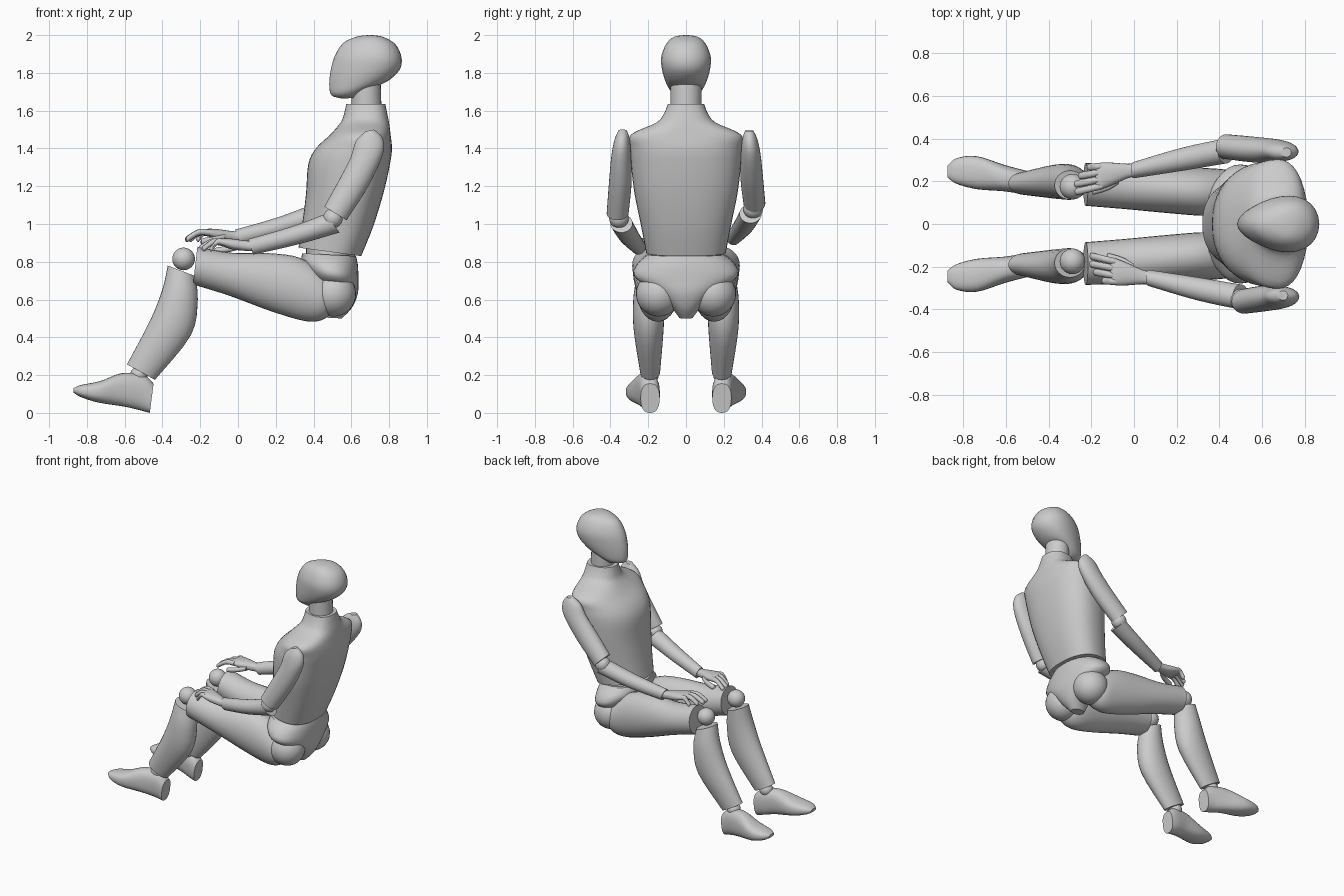
import bpy, bmesh, math
from mathutils import Vector


def finish(name, bm, angle=40):
    bmesh.ops.recalc_face_normals(bm, faces=bm.faces)
    me = bpy.data.meshes.new(name)
    bm.to_mesh(me)
    bm.free()
    ob = bpy.data.objects.new(name, me)
    bpy.context.collection.objects.link(ob)
    bpy.ops.object.select_all(action='DESELECT')
    ob.select_set(True)
    bpy.context.view_layer.objects.active = ob
    bpy.ops.object.shade_smooth_by_angle(angle=math.radians(angle))
    return ob


def spline(rows, steps):
    """Catmull-Rom through section rows."""
    out = []
    for i in range(len(rows) - 1):
        quad = [rows[max(i - 1, 0)], rows[i], rows[i + 1], rows[min(i + 2, len(rows) - 1)]]
        for k in range(steps):
            t = k / steps
            out.append([b + .5 * t * (c - a + t * (2*a - 5*b + 4*c - d + t * (3*(b - c) + d - a)))
                        for a, b, c, d in zip(*quad)])
    return out + [rows[-1]]


def loft(name, rows, side=1, n=28, power=2.0, egg=0.0, steps=4):
    """Rows: front x, front z, back x, back z, centre y, half width y."""
    bm = bmesh.new()
    rings = []
    for xf, zf, xb, zb, yc, hw in spline(rows, steps):
        ring = []
        for k in range(n):
            t = 2 * math.pi * k / n
            c, s = [math.copysign(abs(f) ** (2 / power), f) for f in (math.cos(t), math.sin(t))]
            y = yc + hw * c * (1 - egg * s)
            ring.append(bm.verts.new(((xf + xb) / 2 + (xf - xb) / 2 * s, side * y,
                                      (zf + zb) / 2 + (zf - zb) / 2 * s)))
        rings.append(ring)
    for a, b in zip(rings, rings[1:]):
        for k in range(n):
            bm.faces.new((a[k], a[(k + 1) % n], b[(k + 1) % n], b[k]))
    bm.faces.new(rings[0])
    bm.faces.new(rings[-1])
    return finish(name, bm)


def ball(name, loc, r):
    bm = bmesh.new()
    bmesh.ops.create_uvsphere(bm, u_segments=28, v_segments=16, radius=r)
    bmesh.ops.translate(bm, verts=bm.verts, vec=Vector(loc))
    return finish(name, bm)


def turn(rows, px, pz, deg):
    """Swing section points about a pivot in the side plane."""
    c, s = math.cos(math.radians(deg)), math.sin(math.radians(deg))

    def r(x, z):
        x, z = x - px, z - pz
        return px + c * x + s * z, pz - s * x + c * z
    return [(*r(a, b), *r(d, e), y, w) for a, b, d, e, y, w in rows]


def shift(rows, dx, dz):
    return [(a + dx, b + dz, c + dx, d + dz, y, w) for a, b, c, d, y, w in rows]


def finger(pts, r):
    """Section rows for a finger path, closing to a rounded tip."""
    rows = [(x, z + r, x, z - r, y, r) for x, y, z in pts]
    x, y, z = pts[-1]
    return rows + [(x - r * .6, z + r * .4, x - r * .6, z - r * .7, y, r * .6),
                   (x - r * .8, z - r * .1, x - r * .8, z - r * .3, y, r * .1)]


# head and neck
loft("head", [(.55, 1.664, .63, 1.668, 0, .04), (.495, 1.682, .70, 1.715, 0, .078),
              (.483, 1.74, .79, 1.755, 0, .104), (.492, 1.82, .855, 1.815, 0, .124),
              (.515, 1.895, .866, 1.88, 0, .128), (.56, 1.96, .835, 1.95, 0, .102),
              (.63, 1.992, .77, 1.99, 0, .062), (.69, 2.0, .71, 2.0, 0, .008)], egg=.22)
loft("neck", [(.60, 1.76, .755, 1.76, 0, .082), (.60, 1.60, .76, 1.60, 0, .082)])

# torso, waist and pelvis
loft("torso", [(.32, .875, .652, .83, 0, .208), (.34, 1.0, .715, .985, 0, .235),
               (.36, 1.16, .772, 1.17, 0, .27), (.372, 1.315, .805, 1.32, 0, .288),
               (.412, 1.40, .815, 1.40, 0, .293), (.49, 1.475, .808, 1.472, 0, .288),
               (.545, 1.54, .80, 1.535, 0, .155), (.562, 1.585, .79, 1.585, 0, .115),
               (.573, 1.635, .78, 1.635, 0, .095)], power=2.3, egg=.12, n=40)
loft("waist", [(.36, .90, .63, .87, 0, .185), (.36, .80, .61, .80, 0, .19)])
loft("pelvis", [(.34, .845, .625, .83, 0, .205), (.335, .79, .635, .78, 0, .262),
                (.37, .73, .637, .71, 0, .272), (.40, .66, .634, .63, 0, .165),
                (.42, .58, .602, .555, 0, .085), (.45, .505, .55, .50, 0, .035)],
     power=2.2, n=36)

# legs, mirrored
thigh = [(-.215, .88, -.238, .68, .185, .10), (-.04, .848, -.045, .62, .175, .105),
         (.17, .845, .17, .54, .16, .11), (.33, .82, .35, .487, .15, .112),
         (.46, .735, .44, .49, .15, .10), (.51, .66, .50, .53, .148, .065)]
calf = [(-.372, .78, -.228, .725, .182, .068), (-.40, .655, -.213, .60, .195, .082),
        (-.465, .49, -.25, .41, .198, .08), (-.588, .257, -.44, .175, .19, .053)]
foot = [(-.872, .13, -.872, .108, .245, .028), (-.83, .148, -.83, .083, .248, .06),
        (-.73, .168, -.74, .055, .24, .077), (-.615, .21, -.60, .033, .215, .062),
        (-.50, .20, -.52, .014, .195, .056), (-.447, .155, -.467, .0, .19, .05)]
for side, tag in ((1, "right"), (-1, "left")):
    ball(tag + "_hip_ball", (.505, side * .145, .63), .12)
    loft(tag + "_thigh", thigh, side)
    ball(tag + "_knee_ball", (-.288, side * .175, .815), .06)
    loft(tag + "_calf", calf, side)
    ball(tag + "_ankle_ball", (-.525, side * .19, .20), .046)
    loft(tag + "_foot", foot, side, power=2.5)

# arms: one is swung further forward than the other
upper = [(.675, 1.49, .72, 1.50, .335, .022), (.625, 1.44, .765, 1.455, .338, .04),
         (.595, 1.35, .767, 1.37, .343, .052), (.536, 1.235, .69, 1.20, .348, .06),
         (.457, 1.092, .575, 1.02, .362, .058)]
fore = [(.462, 1.053, .538, .955, .342, .059), (.28, .985, .31, .89, .303, .054),
        (.055, .92, .08, .838, .252, .038)]
palm = [(.09, .91, .09, .855, .255, .03), (.04, .912, .04, .858, .248, .034),
        (-.03, .922, -.03, .865, .235, .052), (-.085, .925, -.085, .883, .225, .062),
        (-.11, .918, -.11, .888, .222, .055)]
fingers = [(.178, .152, -.195), (.21, .188, -.198), (.243, .226, -.178), (.27, .266, -.138)]
for side, tag, swing, dx, dz in ((1, "right", 13.7, -.07, .05), (-1, "left", 0, 0, 0)):
    loft(tag + "_upper_arm", turn(upper, .70, 1.43, swing), side)
    ball(tag + "_elbow_ball", (.502 + dx, side * .355, 1.03 + dz), .052)
    loft(tag + "_forearm", shift(fore, dx, dz), side)
    loft(tag + "_palm", shift(palm, dx, dz), side, power=2.4, n=20)
    for i, (y0, y1, tip) in enumerate(fingers):
        path = [(-.08, y0, .904), ((tip - .08) / 2, (y0 + y1) / 2, .906), (tip, y1, .872)]
        loft(f"{tag}_finger_{i + 1}", shift(finger(path, .0165), dx, dz), side, n=12)
    thumb = [(.0, .205, .88), (-.05, .175, .868), (-.115, .155, .858)]
    loft(tag + "_thumb", shift(finger(thumb, .017), dx, dz), side, n=12)
